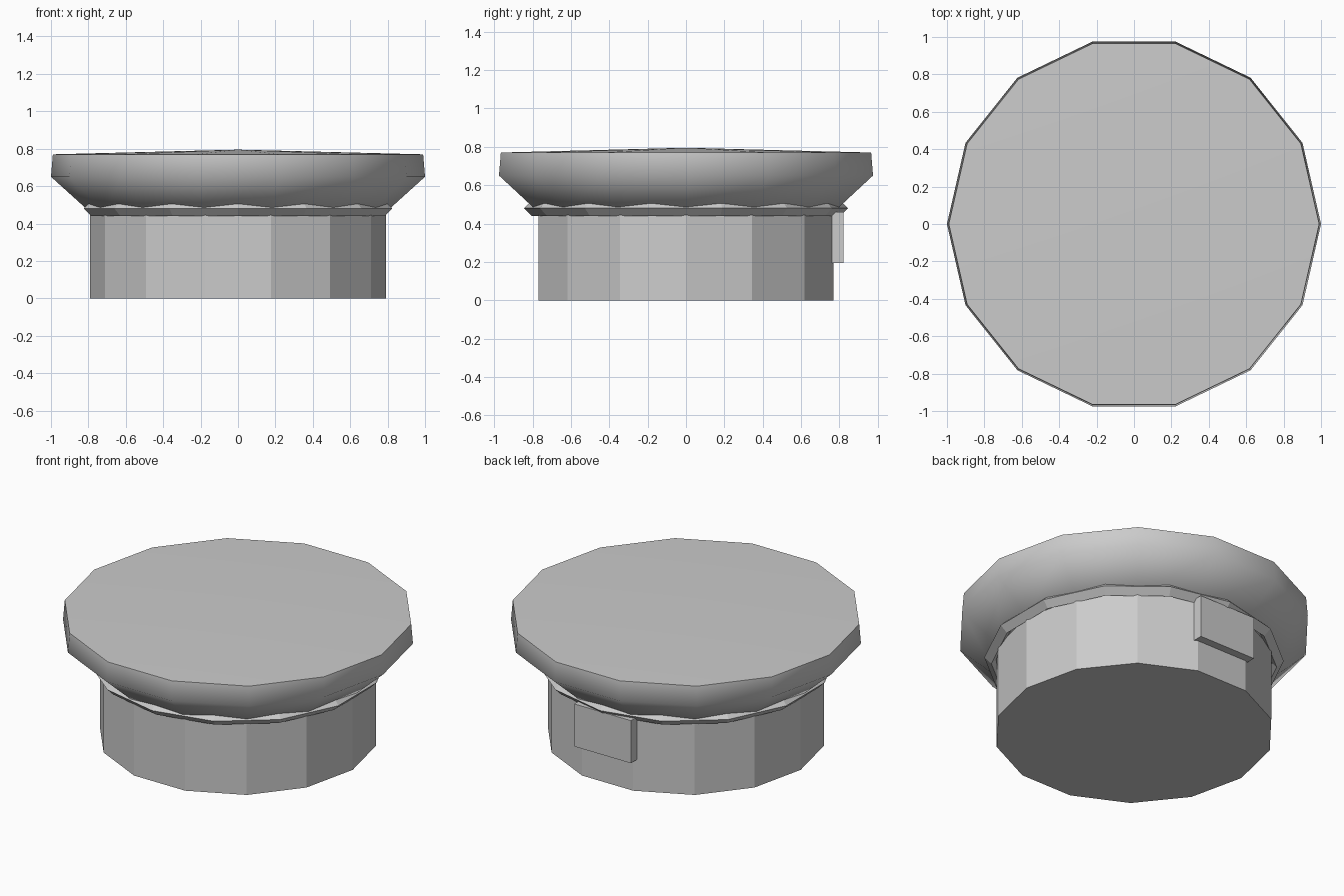
import bpy, math

if "Cube" in bpy.data.objects:
    bpy.data.objects.remove(bpy.data.objects["Cube"])

SIDES = 14
STEP = 2 * math.pi / SIDES

grey = bpy.data.materials.new("light grey")
grey.diffuse_color = (0.6, 0.6, 0.6, 1)
grey.use_nodes = True
grey.node_tree.nodes["Principled BSDF"].inputs["Base Color"].default_value = grey.diffuse_color


def lathe(name, profile, turn=0.0, closed=False):
    """Spin (radius, z) points into a 14-sided solid; radius 0 makes a pole."""
    verts, faces, rings = [], [], []
    for r, z in profile:
        start = len(verts)
        if r == 0:
            verts.append((0, 0, z))
            rings.append([start] * SIDES)
        else:
            for i in range(SIDES):
                a = turn + i * STEP
                verts.append((r * math.cos(a), r * math.sin(a), z))
            rings.append(list(range(start, start + SIDES)))
    pairs = list(zip(rings, rings[1:]))
    if closed:
        pairs.append((rings[-1], rings[0]))
    else:
        faces.append(rings[0][::-1])
        if profile[-1][0] > 0:
            faces.append(rings[-1])
    for lo, hi in pairs:
        for i in range(SIDES):
            j = (i + 1) % SIDES
            quad = [lo[i], lo[j], hi[j], hi[i]]
            faces.append(list(dict.fromkeys(quad)))
    mesh = bpy.data.meshes.new(name)
    mesh.from_pydata(verts, [], faces)
    mesh.materials.append(grey)
    obj = bpy.data.objects.new(name, mesh)
    bpy.context.collection.objects.link(obj)
    return obj


# Straight plug body
lathe("plug_body", [(0.79, 0), (0.79, 0.47)])

# Seal ring with diamond section, turned half a facet
lathe("seal_ring", [(0.805, 0.44), (0.845, 0.48), (0.805, 0.52), (0.765, 0.48)],
      turn=STEP / 2, closed=True)

# Flared cap with a slightly domed top
cap = lathe("flared_cap", [(0.79, 0.46), (1.0, 0.65), (0.99, 0.77), (0, 0.795)])
bpy.ops.object.select_all(action='DESELECT')
cap.select_set(True)
bpy.context.view_layer.objects.active = cap
bpy.ops.object.shade_smooth_by_angle(angle=math.radians(60))

# Locating tab on the back
bpy.ops.mesh.primitive_cube_add(size=1, location=(0, 0.77, 0.3275))
tab = bpy.context.object
tab.name = "back_tab"
tab.scale = (0.39, 0.10, 0.265)
tab.data.materials.append(grey)
